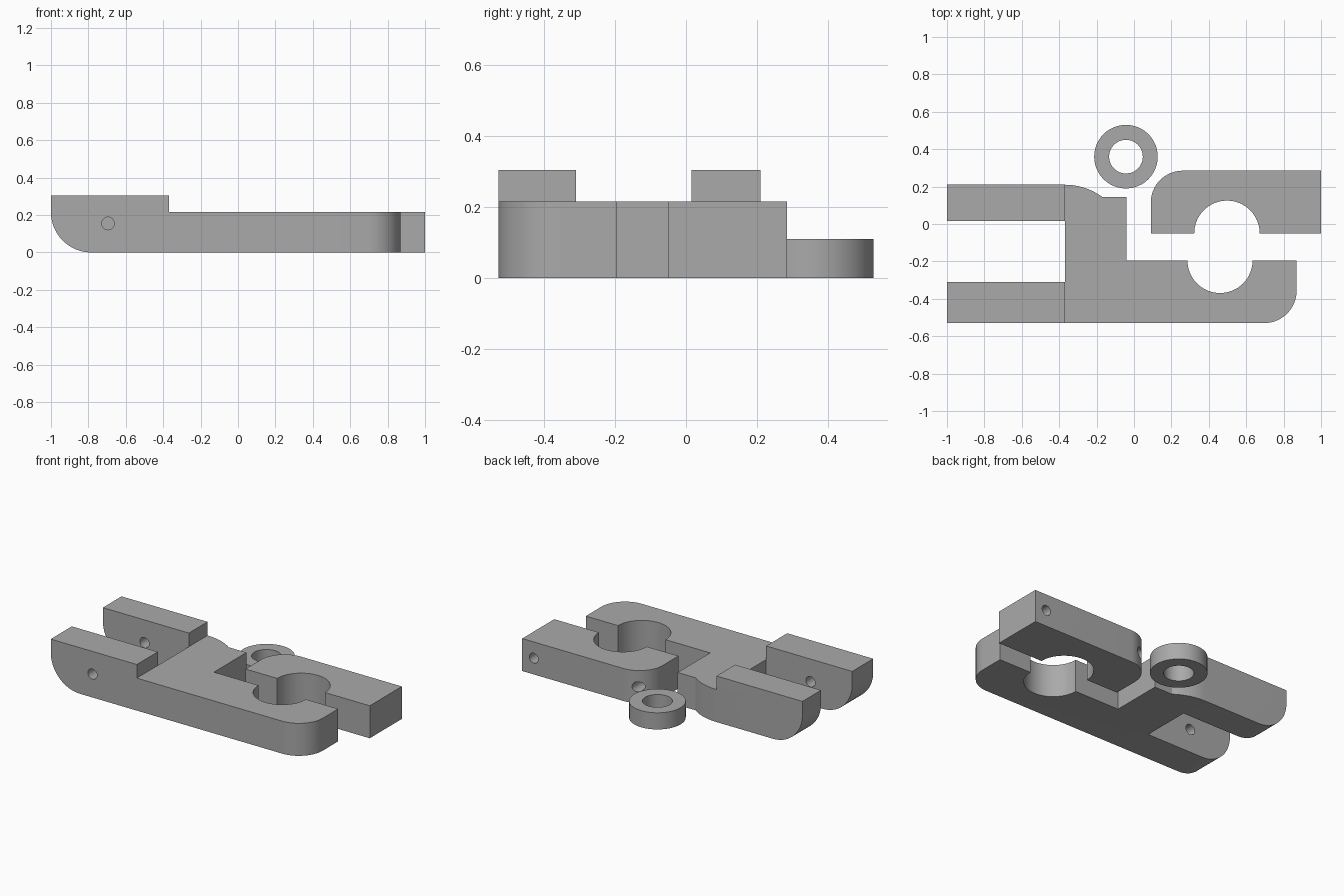
import bpy, bmesh, math
from mathutils import Matrix

if "Cube" in bpy.data.objects:
    bpy.data.objects.remove(bpy.data.objects["Cube"])

grey = bpy.data.materials.new("grey_metal")
grey.diffuse_color = (0.4, 0.4, 0.4, 1)
grey.use_nodes = True
grey.node_tree.nodes["Principled BSDF"].inputs["Base Color"].default_value = grey.diffuse_color


def arc(cx, cy, r, a0, a1, n=16):
    """Points along an arc, angles in degrees."""
    return [(cx + r * math.cos(math.radians(a0 + (a1 - a0) * i / n)),
             cy + r * math.sin(math.radians(a0 + (a1 - a0) * i / n))) for i in range(n + 1)]


def to_object(name, bm):
    bmesh.ops.recalc_face_normals(bm, faces=bm.faces)
    mesh = bpy.data.meshes.new(name)
    bm.to_mesh(mesh)
    bm.free()
    mesh.materials.append(grey)
    obj = bpy.data.objects.new(name, mesh)
    bpy.context.collection.objects.link(obj)
    return obj


def prism(name, pts, lo, hi, axis="z"):
    """Extrude an (x, y) outline along z, or an (x, z) outline along y."""
    bm = bmesh.new()
    place = (lambda p: (p[0], p[1], lo)) if axis == "z" else (lambda p: (p[0], lo, p[1]))
    face = bm.faces.new([bm.verts.new(place(p)) for p in pts])
    geom = bmesh.ops.extrude_face_region(bm, geom=[face])["geom"]
    step = (0, 0, hi - lo) if axis == "z" else (0, hi - lo, 0)
    bmesh.ops.translate(bm, vec=step, verts=[v for v in geom if isinstance(v, bmesh.types.BMVert)])
    return to_object(name, bm)


def box_outline(x0, y0, x1, y1):
    return [(x0, y0), (x1, y0), (x1, y1), (x0, y1)]


def pin_cutter(x, z, r, y0, y1):
    return prism("hole_cutter", arc(x, z, r, 0, 345, 23), y0, y1, "y")


def activate(obj):
    bpy.ops.object.select_all(action="DESELECT")
    obj.select_set(True)
    bpy.context.view_layer.objects.active = obj


def cut(obj, cutters):
    """Subtract every cutter, then remove it."""
    activate(obj)
    for c in cutters:
        mod = obj.modifiers.new("cut", "BOOLEAN")
        mod.operation, mod.solver, mod.object = "DIFFERENCE", "EXACT", c
        bpy.ops.object.modifier_apply(modifier=mod.name)
        bpy.data.objects.remove(c)


def smooth(obj):
    activate(obj)
    bpy.ops.object.shade_smooth_by_angle(angle=math.radians(30))


T = 0.215       # plate thickness
ARM_TOP = 0.305

# Forked bracket: two arms, neck, and a foot with half a clamping bore
outline = [(-1, -0.53)] + arc(0.695, -0.355, 0.175, -90, 0)
outline += [(0.87, -0.195)] + arc(0.46, -0.195, 0.174, 0, -180, 32)
outline += [(-0.04, -0.195), (-0.04, 0.145)] + arc(-0.37, -0.13, 0.34, 54, 90, 10)
outline += [(-1, 0.21), (-1, 0.015), (-0.37, 0.015), (-0.37, -0.31), (-1, -0.31)]
bracket = prism("forked_bracket", outline, 0, ARM_TOP)
cut(bracket, [
    # Lower the plate behind the arms
    prism("step_cutter", box_outline(-0.37, -0.7, 1.1, 0.4), T, 0.5),
    # Round the lower end of both arms
    prism("round_cutter", [(-1.1, -0.1), (-0.785, -0.1)]
          + arc(-0.785, 0.215, 0.215, 270, 180) + [(-1.1, 0.215)], -0.7, 0.4, "y"),
    # Pin hole through the front arm, blind in the back arm
    pin_cutter(-0.695, 0.155, 0.034, -0.7, 0.11),
])
smooth(bracket)

# Clamp cap: other half of the bore, with two blind screw holes in its back
outline = [(1, -0.05), (1, 0.285)] + arc(0.26, 0.115, 0.17, 90, 180)
outline += [(0.09, -0.05)] + arc(0.497, -0.05, 0.175, 180, 0, 32)
cap = prism("clamp_cap", outline, 0, T)
cut(cap, [pin_cutter(x, T / 2, 0.033, 0.08, 0.4) for x in (0.17, 0.915)])
smooth(cap)

# Loose spacer ring
bm = bmesh.new()
N = 48
loops = []
for r, z in ((0.17, 0), (0.17, 0.11), (0.09, 0.11), (0.09, 0)):
    loops.append([bm.verts.new((x, y, z)) for x, y in arc(-0.043, 0.36, r, 0, 360, N)[:-1]])
for k in range(4):
    a, b = loops[k], loops[(k + 1) % 4]
    for i in range(N):
        j = (i + 1) % N
        bm.faces.new((a[i], a[j], b[j], b[i]))
smooth(to_object("spacer_ring", bm))
